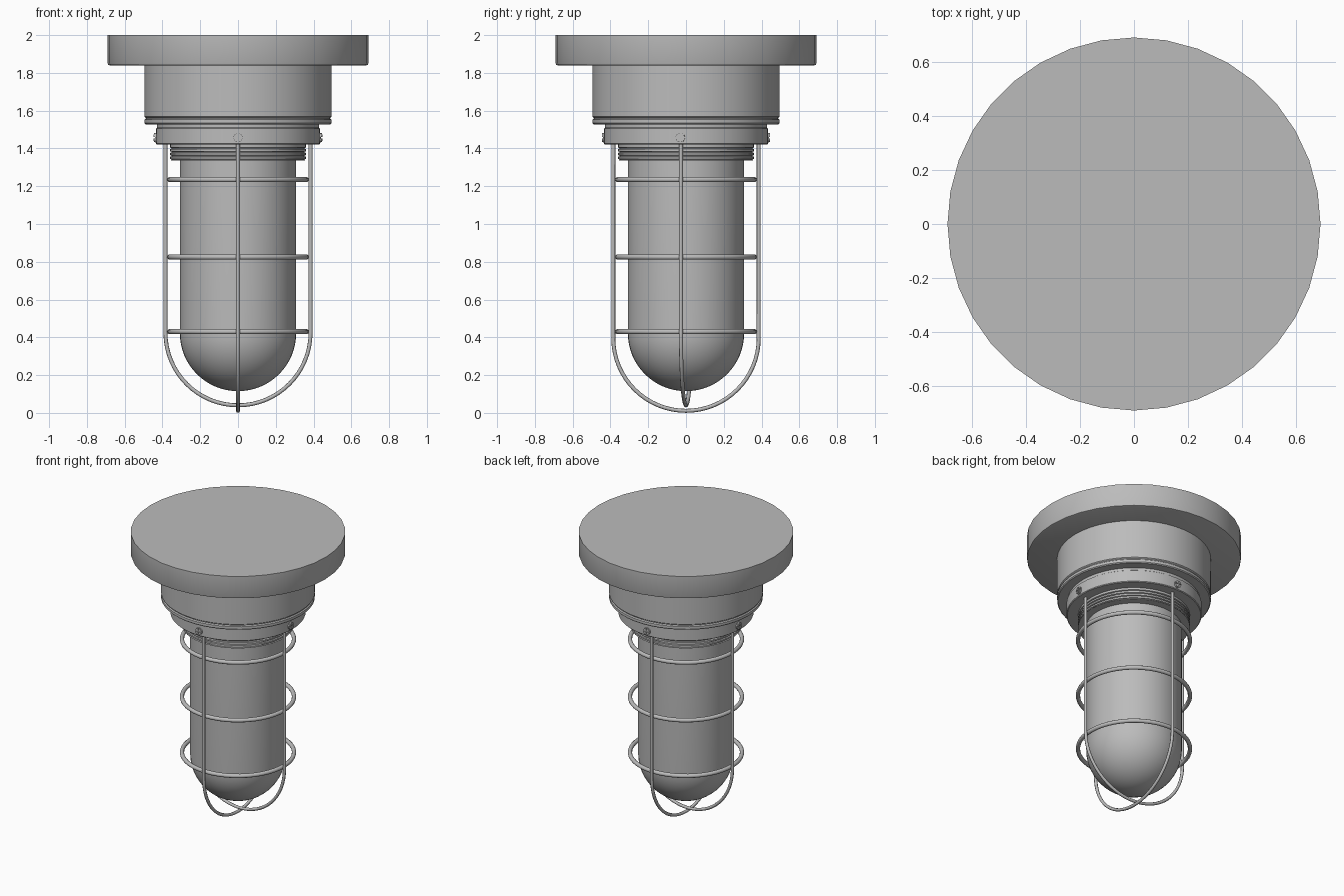
import bpy, bmesh, math
from mathutils import Matrix, Vector

if "Cube" in bpy.data.objects:
    bpy.data.objects.remove(bpy.data.objects["Cube"], do_unlink=True)

grey = bpy.data.materials.new("painted grey metal")
grey.use_nodes = True
grey.diffuse_color = (0.5, 0.5, 0.5, 1)
grey.node_tree.nodes["Principled BSDF"].inputs["Base Color"].default_value = (0.5, 0.5, 0.5, 1)


def finish(obj, angle=30):
    """Give the object its material and smooth shading with sharp edges."""
    obj.data.materials.clear()
    obj.data.materials.append(grey)
    bpy.ops.object.select_all(action="DESELECT")
    obj.select_set(True)
    bpy.context.view_layer.objects.active = obj
    bpy.ops.object.shade_smooth_by_angle(angle=math.radians(angle))
    return obj


def add_mesh(name, bm):
    bmesh.ops.recalc_face_normals(bm, faces=bm.faces)
    mesh = bpy.data.meshes.new(name)
    bm.to_mesh(mesh)
    bm.free()
    obj = bpy.data.objects.new(name, mesh)
    bpy.context.collection.objects.link(obj)
    return finish(obj)


def lathe(name, profile, steps=48):
    """Turn a (radius, height) profile about the vertical axis."""
    bm = bmesh.new()
    verts = [bm.verts.new((r, 0, z)) for r, z in profile]
    edges = [bm.edges.new(pair) for pair in zip(verts, verts[1:])]
    bmesh.ops.spin(bm, geom=verts + edges, axis=(0, 0, 1), cent=(0, 0, 0),
                   angle=math.tau, steps=steps, use_duplicate=False)
    bmesh.ops.remove_doubles(bm, verts=bm.verts, dist=0.0005)
    return add_mesh(name, bm)


# Ceiling plate with a softened lower rim
lathe("ceiling_plate", [(0, 2), (0.69, 2), (0.69, 1.85), (0.687, 1.843),
                        (0.68, 1.84), (0, 1.84)], 36)

# Housing drum, with a groove above its bottom flange
lathe("housing", [(0, 1.85), (0.495, 1.85), (0.495, 1.568), (0.488, 1.562),
                  (0.488, 1.558), (0.495, 1.552), (0.495, 1.534),
                  (0.489, 1.528), (0, 1.528)])

# Collar that holds the guard
lathe("collar", [(0, 1.54), (0.428, 1.54), (0.428, 1.51), (0.435, 1.505),
                 (0.435, 1.425), (0.43, 1.42), (0, 1.42)])

# Threaded neck: repeated ridges
thread = [(0, 1.43), (0.36, 1.43)]
for i in range(4):
    z = 1.405 - i * 0.02
    thread += [(0.36, z), (0.352, z - 0.003), (0.352, z - 0.006), (0.36, z - 0.009)]
thread += [(0.36, 1.335), (0, 1.335)]
lathe("threaded_neck", thread)

# Glass globe: straight tube with a domed end
R, DOME = 0.308, 0.423
globe = [(0, 1.36), (R, 1.36)]
globe += [(R * math.cos(t), DOME - R * math.sin(t))
          for t in (math.pi / 2 * i / 16 for i in range(17))]
lathe("glass_globe", globe)

# Guard rings
for name, z in (("lower", 0.43), ("middle", 0.825), ("upper", 1.235)):
    bpy.ops.mesh.primitive_torus_add(major_radius=0.361, minor_radius=0.014,
                                     major_segments=48, minor_segments=10,
                                     location=(0, 0, z))
    ring = bpy.context.object
    ring.name = name + "_guard_ring"
    finish(ring, 60)


def guard_loop(name, bend_z, turn):
    """U-shaped wire running down, under the globe and up again."""
    radius = 0.385
    path = [(-radius, 1.44)]
    path += [(-radius * math.cos(math.pi * i / 32), bend_z - radius * math.sin(math.pi * i / 32))
             for i in range(33)]
    path.append((radius, 1.44))
    curve = bpy.data.curves.new(name, "CURVE")
    curve.dimensions = "3D"
    curve.bevel_depth = 0.0105
    curve.bevel_resolution = 2
    curve.use_fill_caps = True
    spline = curve.splines.new("POLY")
    spline.points.add(len(path) - 1)
    for point, (d, z) in zip(spline.points, path):
        point.co = (d * math.cos(turn), d * math.sin(turn), z, 1)
    obj = bpy.data.objects.new(name, curve)
    bpy.context.collection.objects.link(obj)
    bpy.ops.object.select_all(action="DESELECT")
    obj.select_set(True)
    bpy.context.view_layer.objects.active = obj
    bpy.ops.object.convert(target="MESH")
    finish(bpy.context.object, 60)


SIDE_TURN = math.radians(-4)
guard_loop("side_guard_loop", 0.425, SIDE_TURN)
guard_loop("front_guard_loop", 0.396, math.pi / 2)


def screw(name, turn):
    """Round head with a cross slot, made as four raised quarters on a disc."""
    bm = bmesh.new()
    bmesh.ops.create_cone(bm, cap_ends=True, segments=20, radius1=0.025,
                          radius2=0.025, depth=0.02)
    gap, radius = 0.004, 0.024
    start = math.asin(gap / radius)
    for q in range(4):
        spin = Matrix.Rotation(q * math.pi / 2, 4, "Z")
        outline = [Vector((gap, gap, 0.009))]
        for i in range(6):
            a = start + (math.pi / 2 - 2 * start) * i / 5
            outline.append(Vector((radius * math.cos(a), radius * math.sin(a), 0.009)))
        face = bm.faces.new([bm.verts.new(spin @ p) for p in outline])
        top = bmesh.ops.extrude_face_region(bm, geom=[face])["geom"]
        bmesh.ops.translate(bm, vec=(0, 0, 0.007),
                            verts=[v for v in top if isinstance(v, bmesh.types.BMVert)])
    place = (Matrix.Rotation(turn, 4, "Z") @ Matrix.Translation((0.43, 0, 1.457))
             @ Matrix.Rotation(math.pi / 2, 4, "Y"))
    bm.transform(place)
    add_mesh(name, bm)


# One screw above each wire end
for name, turn in (("left", SIDE_TURN), ("back", math.pi / 2),
                   ("right", math.pi + SIDE_TURN), ("front", -math.pi / 2)):
    screw(name + "_screw", turn)
